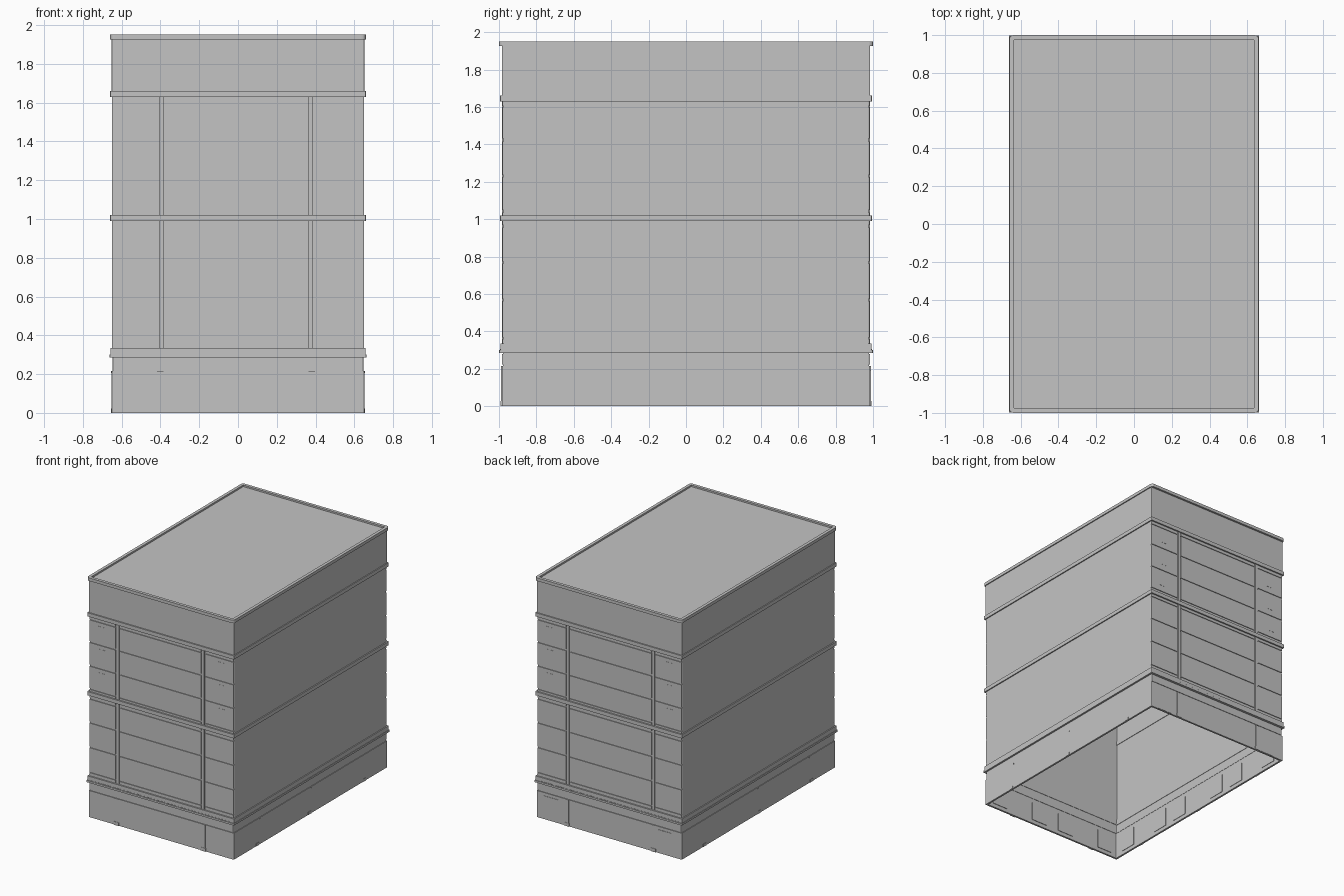
import bpy
import bmesh
import math
from mathutils import Vector

if "Cube" in bpy.data.objects:
    bpy.data.objects.remove(bpy.data.objects["Cube"])

grey = bpy.data.materials.new("concrete grey")
grey.use_nodes = True
GREY = (0.55, 0.55, 0.55, 1)
grey.diffuse_color = GREY
grey.node_tree.nodes["Principled BSDF"].inputs["Base Color"].default_value = GREY


def finish(name, bm):
    bmesh.ops.recalc_face_normals(bm, faces=bm.faces[:])
    mesh = bpy.data.meshes.new(name)
    bm.to_mesh(mesh)
    bm.free()
    mesh.materials.append(grey)
    obj = bpy.data.objects.new(name, mesh)
    bpy.context.collection.objects.link(obj)
    return obj


def add_box(bm, x0, x1, y0, y1, z0, z1):
    verts = bmesh.ops.create_cube(bm, size=1)["verts"]
    for v in verts:
        v.co = Vector(((x0 + x1) / 2 + v.co.x * (x1 - x0),
                       (y0 + y1) / 2 + v.co.y * (y1 - y0),
                       (z0 + z1) / 2 + v.co.z * (z1 - z0)))


def boxes(name, items):
    bm = bmesh.new()
    for item in items:
        add_box(bm, *item)
    return finish(name, bm)


def outline(hx, hy, r, steps=4):
    """Rounded rectangle as a list of points."""
    pts = []
    for k, (sx, sy) in enumerate([(1, 1), (-1, 1), (-1, -1), (1, -1)]):
        for i in range(steps + 1):
            a = math.pi / 2 * (k + i / steps)
            pts.append((sx * (hx - r) + r * math.cos(a),
                        sy * (hy - r) + r * math.sin(a)))
    return pts


def ring(name, hx, hy, z0, z1, thick, r=0.004):
    """Hollow rectangular band with open middle."""
    bm = bmesh.new()
    outer = outline(hx, hy, r)
    inner = outline(hx - thick, hy - thick, max(r - thick, 0.001))
    loops = [[bm.verts.new((x, y, z)) for x, y in pts]
             for pts, z in ((outer, z0), (outer, z1), (inner, z1), (inner, z0))]
    n = len(outer)
    for a, b in zip(loops, loops[1:] + loops[:1]):
        for i in range(n):
            j = (i + 1) % n
            bm.faces.new((a[i], a[j], b[j], b[i]))
    return finish(name, bm)


# Main hollow walls
ring("ground_floor_walls", 0.652, 0.985, 0, 0.215, 0.015)
ring("shop_band_walls", 0.647, 0.979, 0.215, 0.29, 0.012)
ring("upper_walls", 0.65, 0.976, 0.29, 1.64, 0.012)
ring("attic_walls", 0.652, 0.984, 1.64, 1.93, 0.018)

# Horizontal trims around the whole block
ring("shop_cornice_lip", 0.662, 0.999, 0.285, 0.3, 0.03)
ring("shop_cornice", 0.658, 0.993, 0.3, 0.335, 0.025)
ring("middle_cornice", 0.659, 0.994, 0.99, 1.02, 0.025)
ring("upper_cornice", 0.659, 0.994, 1.63, 1.66, 0.025)
ring("roof_parapet", 0.66, 1.0, 1.925, 1.95, 0.025, r=0.022)

# Recessed roof deck
boxes("roof_deck", [(-0.64, 0.64, -0.978, 0.978, 1.92, 1.937)])

# Facade storeys: panels split by pilasters and floor grooves
bays = [(-0.648, -0.412), (-0.376, 0.355), (0.391, 0.648)]
floors = [(0.335, 0.36), (0.366, 0.562), (0.574, 0.762), (0.774, 0.956),
          (0.968, 0.99), (1.02, 1.036), (1.048, 1.224), (1.236, 1.416),
          (1.43, 1.6), (1.606, 1.63)]
piers = [(-0.406, -0.382), (0.361, 0.385)]


def facade(prefix, s):
    def depth(a, b):
        return tuple(sorted((s * a, s * b)))
    panels = [(x0, x1, *depth(0.97, 0.982), z0, z1)
              for x0, x1 in bays for z0, z1 in floors]
    boxes(prefix + "_wall_panels", panels)
    boxes(prefix + "_pilasters",
          [(x0, x1, *depth(0.97, 0.984), 0.335, 1.63) for x0, x1 in piers])
    # Thin windows in the outer bays of the top storeys
    boxes(prefix + "_windows",
          [(x - 0.035, x + 0.035, *depth(0.98, 0.9832), z0 + 0.05, z1 - 0.03)
           for x in (-0.53, 0.53) for z0, z1 in floors[6:9]])
    # Street level pilasters with feet
    feet = []
    for x in (-0.4, 0.38):
        feet.append((x - 0.017, x + 0.017, *depth(0.97, 0.988), 0, 0.215))
        feet.append((x - 0.022, x + 0.022, *depth(0.97, 0.991), 0, 0.027))
    boxes(prefix + "_street_pilasters", feet)
    # Sign band
    boxes(prefix + "_sign_band",
          [(-0.645, 0.645, *depth(0.97, 0.983), 0.222, 0.28)])
    # Small dentils below the cornice
    boxes(prefix + "_dentils",
          [(-0.63 + i * 0.03, -0.615 + i * 0.03, *depth(0.985, 0.9955), 0.3, 0.306)
           for i in range(42)])


facade("front", -1)
facade("back", 1)

# Back doors
boxes("back_doors", [(x - 0.065, x + 0.065, 0.98, 0.988, 0.002, 0.19)
                     for x in (-0.5, 0.52)])

# Side wall feet and little brackets
side = []
for s in (-1, 1):
    x0, x1 = sorted((s * 0.64, s * 0.655))
    for y in (-0.68, -0.01, 0.69):
        side.append((x0, x1, y - 0.02, y + 0.02, 0, 0.022))
    for y in (-0.65, 0.01):
        side.append((x0, x1, y - 0.003, y + 0.003, 0.205, 0.215))
boxes("side_feet", side)

# Window frames on the inner side of the ground floor walls
frames = []
for s in (-1, 1):
    x0, x1 = sorted((s * 0.634, s * 0.64))
    for y in (-0.83, -0.45, -0.22, 0.22, 0.45, 0.83):
        frames.append((x0, x1, y - 0.07, y + 0.07, 0.03, 0.18))
    y0, y1 = sorted((s * 0.966, s * 0.972))
    for x in (-0.52, -0.13, 0.13, 0.52):
        frames.append((x - 0.07, x + 0.07, y0, y1, 0.03, 0.18))
boxes("inner_window_panels", frames)
